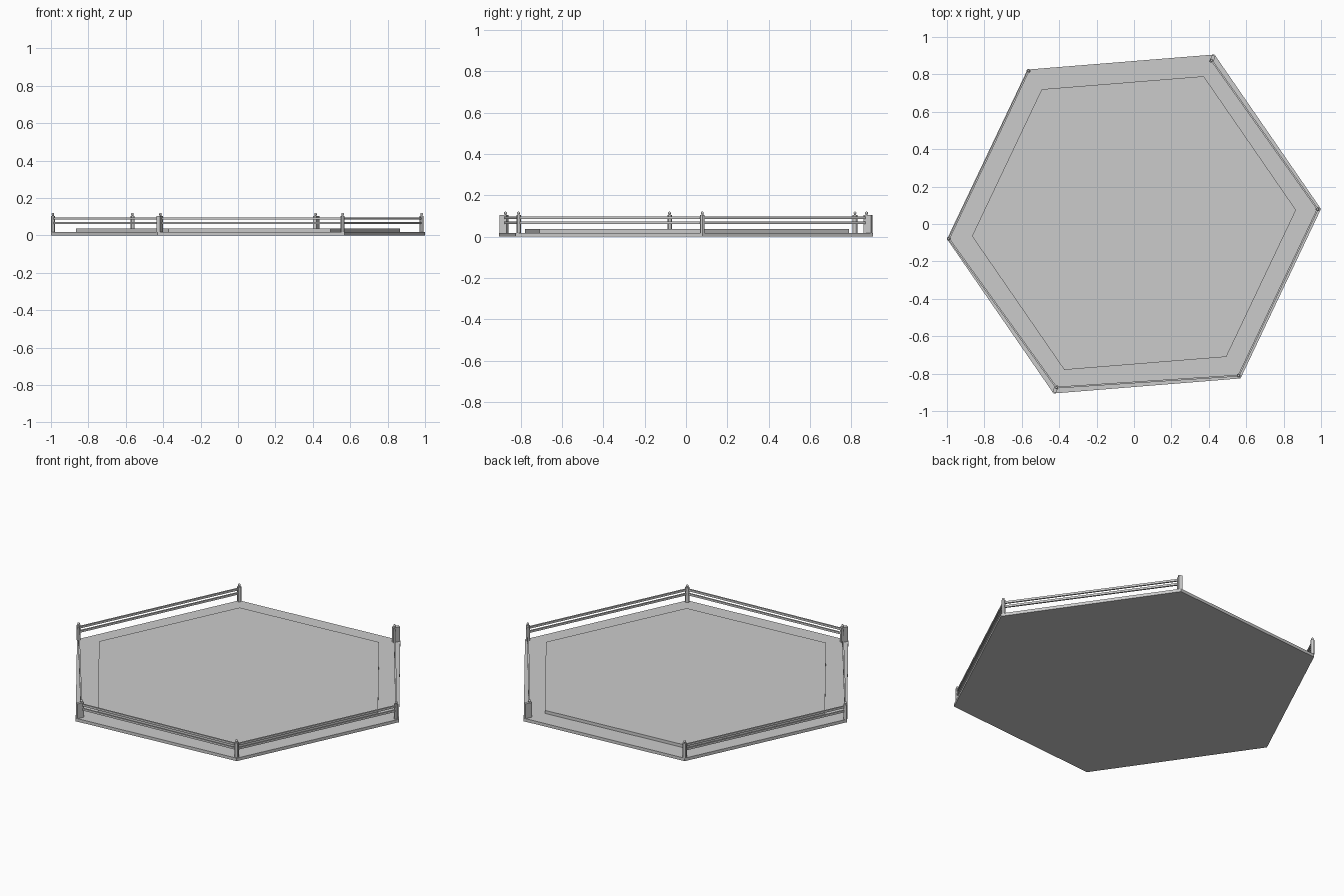
import bpy, math
from mathutils import Vector

if "Cube" in bpy.data.objects:
    bpy.data.objects.remove(bpy.data.objects["Cube"])

A0 = math.radians(4.6)


def ring_pt(k, r):
    a = A0 + k * math.pi / 3
    return Vector((r * math.cos(a), r * math.sin(a), 0))


def prism(name, r, z0, z1, centre=(0, 0), n=6, rot=A0):
    pts = [(centre[0] + r * math.cos(rot + 2 * math.pi * i / n),
            centre[1] + r * math.sin(rot + 2 * math.pi * i / n)) for i in range(n)]
    verts = [(x, y, z) for z in (z0, z1) for x, y in pts]
    faces = [tuple(range(n))[::-1], tuple(range(n, 2 * n))]
    faces += [(i, (i + 1) % n, n + (i + 1) % n, n + i) for i in range(n)]
    me = bpy.data.meshes.new(name)
    me.from_pydata(verts, [], faces)
    ob = bpy.data.objects.new(name, me)
    bpy.context.collection.objects.link(ob)
    return ob


def box(name, loc, size, rz):
    bpy.ops.mesh.primitive_cube_add(size=1, location=loc, rotation=(0, 0, rz))
    ob = bpy.context.object
    ob.name = name
    ob.scale = size
    return ob


def smooth(ob):
    bpy.context.view_layer.objects.active = ob
    bpy.ops.object.select_all(action='DESELECT')
    ob.select_set(True)
    bpy.ops.object.shade_smooth_by_angle()


# hexagonal base plate and raised floor
prism("base_plate", 1.003, 0, 0.018)
prism("raised_floor", 0.869, 0.018, 0.036, centre=(0, 0.005))

# corner posts with finials; the two set-in corners (1 and 4) carry wide slab posts
radii = [0.985, 0.968, 0.994, 0.993, 0.968, 0.985]
posts = [ring_pt(k, r) for k, r in enumerate(radii)]
for k, p in enumerate(posts):
    ang = A0 + k * math.pi / 3
    if k in (1, 4):
        q = ring_pt(k, 0.976)
        box(f"slab_post_{k}", (q.x, q.y, 0.0615), (0.04, 0.02, 0.087), ang)
    else:
        smooth(prism(f"post_{k}", 0.011, 0.018, 0.105, centre=p.xy, n=12))
    smooth(prism(f"finial_neck_{k}", 0.005, 0.104, 0.112, centre=p.xy, n=12))
    bpy.ops.mesh.primitive_uv_sphere_add(segments=12, ring_count=8, radius=0.007,
                                         location=(p.x, p.y, 0.114))
    bpy.context.object.name = f"finial_{k}"
    smooth(bpy.context.object)

# two rails on every side except the open back
for k in range(6):
    if k == 1:
        continue
    a, b = posts[k], posts[(k + 1) % 6]
    d, m = b - a, (a + b) / 2
    for label, z in (("lower", 0.066), ("upper", 0.091)):
        box(f"{label}_rail_{k}", (m.x, m.y, z), (d.length, 0.009, 0.012),
            math.atan2(d.y, d.x))
